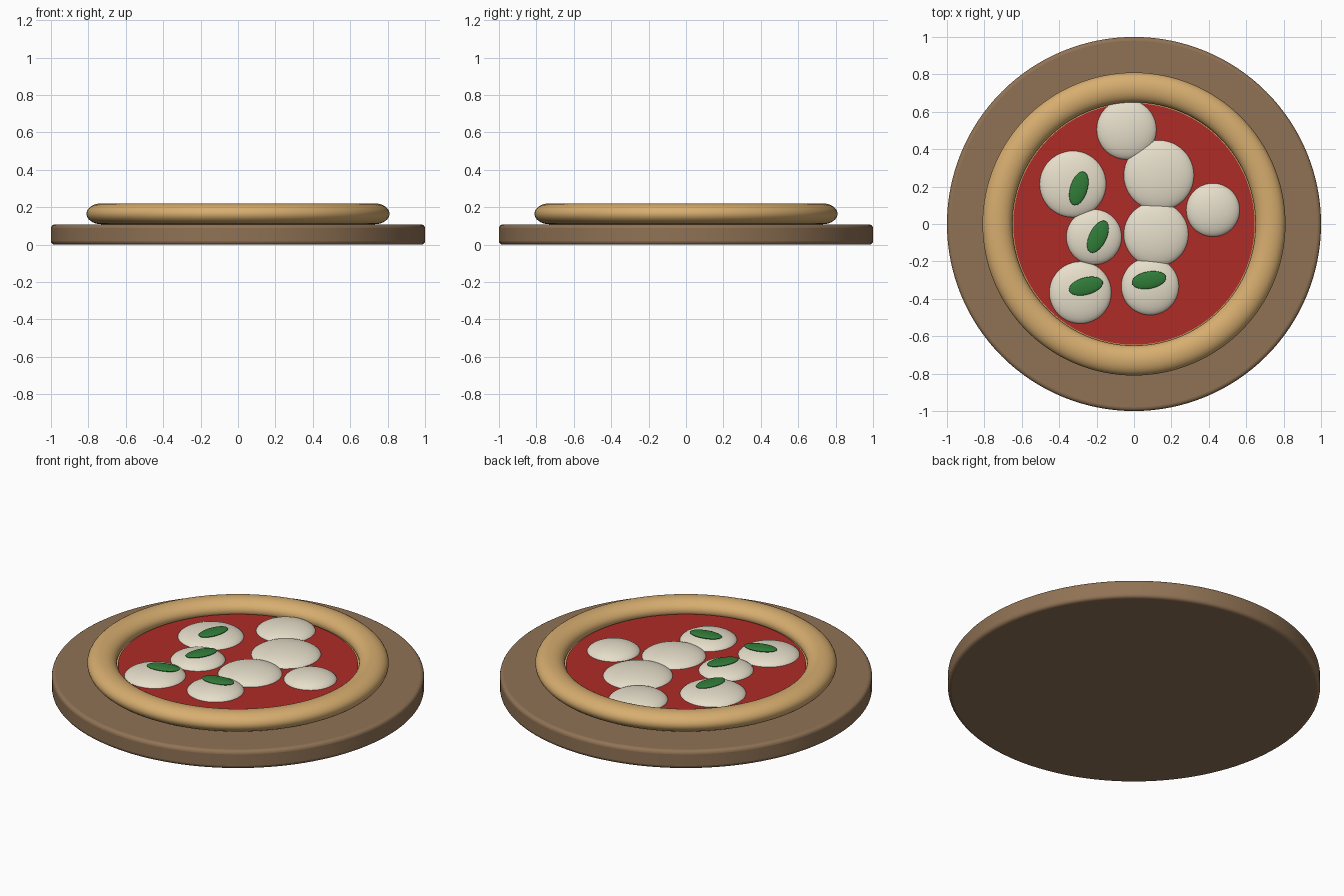
import bpy
from math import radians

if "Cube" in bpy.data.objects:
    bpy.data.objects.remove(bpy.data.objects["Cube"])


def material(name, rgb):
    m = bpy.data.materials.new(name)
    m.diffuse_color = (*rgb, 1)
    m.use_nodes = True
    m.node_tree.nodes["Principled BSDF"].inputs["Base Color"].default_value = m.diffuse_color
    return m


WOOD = material("wood", (0.28, 0.17, 0.09))
DOUGH = material("dough", (0.68, 0.42, 0.16))
SAUCE = material("sauce", (0.42, 0.025, 0.02))
CHEESE = material("cheese", (0.80, 0.74, 0.60))
LEAF = material("leaf", (0.03, 0.20, 0.04))


def finish(name, mat):
    ob = bpy.context.object
    ob.name = name
    ob.data.materials.append(mat)
    bpy.ops.object.shade_smooth_by_angle(angle=radians(35))
    return ob


def disc(name, mat, radius, z0, z1, bevel=0):
    bpy.ops.mesh.primitive_cylinder_add(vertices=128, radius=radius, depth=z1 - z0,
                                        location=(0, 0, (z0 + z1) / 2))
    ob = finish(name, mat)
    if bevel:
        mod = ob.modifiers.new("rounded_edge", 'BEVEL')
        mod.width = bevel
        mod.segments = 4
        mod.limit_method = 'ANGLE'
    return ob


def blob(name, mat, loc, size, turn=0):
    bpy.ops.mesh.primitive_uv_sphere_add(segments=48, ring_count=24, radius=1, location=loc,
                                         rotation=(0, 0, radians(turn)))
    bpy.context.object.scale = size
    return finish(name, mat)


# Round serving board, dough base and sauce
disc("board", WOOD, 1.0, 0.0, 0.108, 0.02)
disc("dough_base", DOUGH, 0.70, 0.108, 0.147)
disc("sauce", SAUCE, 0.645, 0.14, 0.153)

# Puffed crust ring, flattened vertically
bpy.ops.mesh.primitive_torus_add(major_radius=0.73, minor_radius=0.08, major_segments=128,
                                 minor_segments=32, location=(0, 0, 0.165))
bpy.context.object.scale.z = 0.7
finish("crust", DOUGH)

# Mozzarella rounds: x, y, radius
for i, (x, y, r) in enumerate([
        (-0.04, 0.505, 0.162), (0.133, 0.26, 0.19), (-0.327, 0.213, 0.18),
        (0.422, 0.075, 0.145), (0.118, -0.055, 0.175), (-0.214, -0.07, 0.15),
        (-0.287, -0.367, 0.168), (0.086, -0.333, 0.156)]):
    blob(f"mozzarella_{i + 1}", CHEESE, (x, y, 0.145), (r, r, 0.05))

# Basil leaves: x, y, turn in degrees
for i, (x, y, turn) in enumerate([
        (-0.295, 0.19, 73), (-0.193, -0.068, 64), (-0.257, -0.332, 15), (0.08, -0.3, 10)]):
    blob(f"basil_leaf_{i + 1}", LEAF, (x, y, 0.197), (0.093, 0.046, 0.012), turn)
